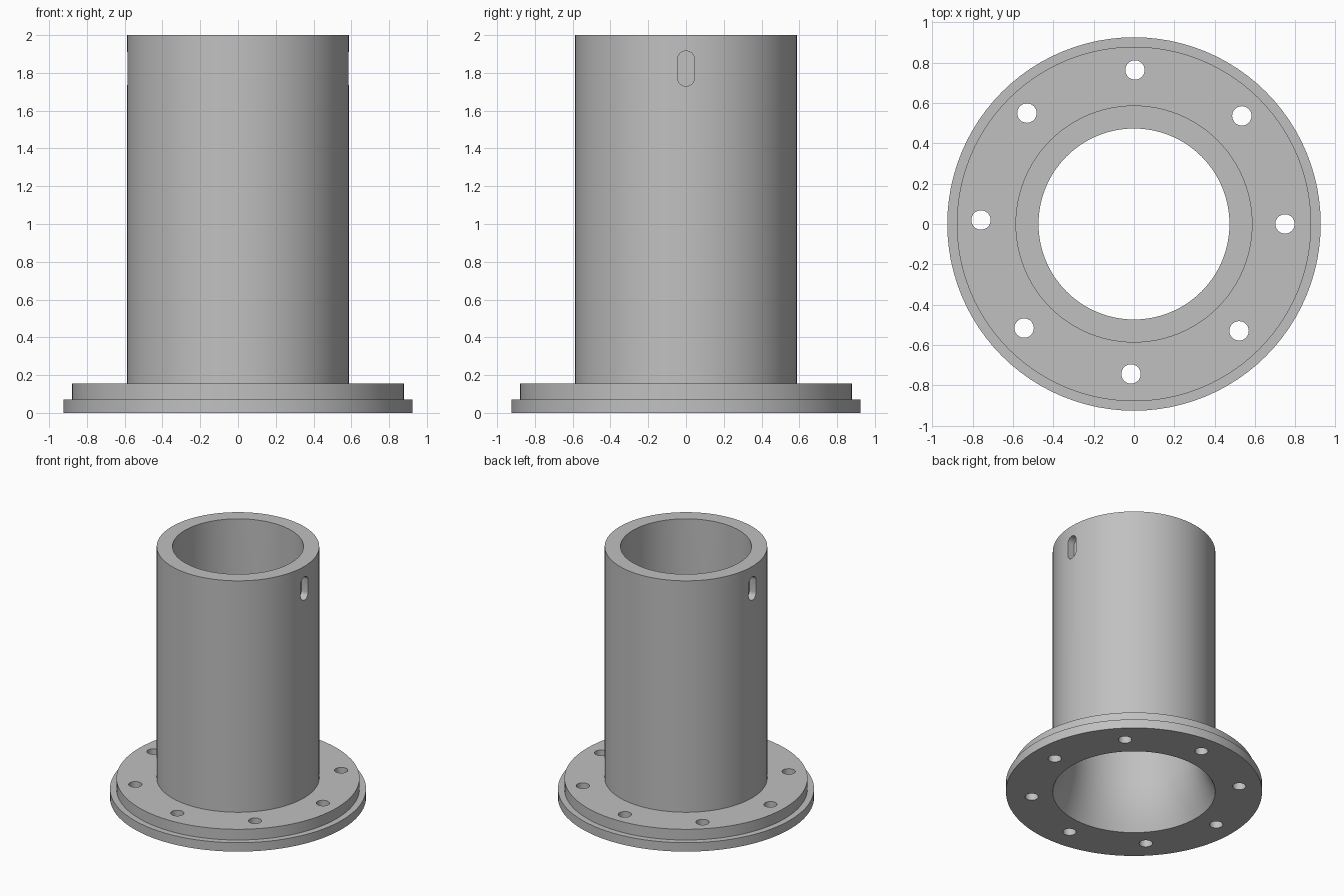
import bpy, bmesh, math
from mathutils import Matrix, Vector

cube = bpy.data.objects.get("Cube")
if cube:
    bpy.data.objects.remove(cube, do_unlink=True)

steel = bpy.data.materials.new("plain grey metal")
steel.use_nodes = True
steel.diffuse_color = (0.53, 0.53, 0.53, 1)
steel.node_tree.nodes["Principled BSDF"].inputs["Base Color"].default_value = steel.diffuse_color


def make_object(name, bm):
    bmesh.ops.recalc_face_normals(bm, faces=bm.faces)
    mesh = bpy.data.meshes.new(name)
    bm.to_mesh(mesh)
    bm.free()
    mesh.materials.append(steel)
    obj = bpy.data.objects.new(name, mesh)
    bpy.context.collection.objects.link(obj)
    return obj


def lathe(name, profile, sides=96):
    """Spin a closed (radius, height) outline around the z axis."""
    bm = bmesh.new()
    verts = [bm.verts.new((r, 0, z)) for r, z in profile]
    edges = [bm.edges.new((verts[i - 1], verts[i])) for i in range(len(verts))]
    bmesh.ops.spin(bm, geom=verts + edges, cent=(0, 0, 0), axis=(0, 0, 1),
                   angle=math.tau, steps=sides, use_merge=True)
    bmesh.ops.remove_doubles(bm, verts=bm.verts, dist=1e-5)
    return make_object(name, bm)


def add_prism(bm, outline, depth):
    """Add a solid by pushing a flat outline along a vector."""
    face = bm.faces.new([bm.verts.new(p) for p in outline])
    grown = bmesh.ops.extrude_face_region(bm, geom=[face], use_keep_orig=True)
    moved = [v for v in grown["geom"] if isinstance(v, bmesh.types.BMVert)]
    bmesh.ops.translate(bm, verts=moved, vec=depth)


# Stepped flange and tube, with a bore that flares towards the base
BORE, TUBE = 0.473, 0.587
FLARE_HEIGHT = 0.4
outline = [(0.925, 0), (0.925, 0.071), (0.878, 0.071), (0.878, 0.156),
           (TUBE, 0.156), (TUBE, 2), (BORE, 2)]
for i in range(9):
    t = 1 - i / 8
    outline.append((BORE + (TUBE - BORE) * (1 - t) ** 2, FLARE_HEIGHT * t))
body = lathe("flanged_tube", outline)

# Ring of bolt holes
cutters = bmesh.new()
for i in range(8):
    angle = math.tau * i / 8 - 0.013
    place = Matrix.Translation((-0.005 + 0.753 * math.cos(angle),
                                0.01 + 0.753 * math.sin(angle), 0.1))
    bmesh.ops.create_cone(cutters, cap_ends=True, segments=32, radius1=0.048,
                          radius2=0.048, depth=0.6, matrix=place)

# Blind rounded slots on both sides of the tube
SLOT_RADIUS, SLOT_DEPTH = 0.046, 0.06
for side in (1, -1):
    points = []
    for centre, start in ((1.87, 0), (1.776, math.pi)):
        for i in range(13):
            a = start + math.pi * i / 12
            points.append(Vector((side * (TUBE - SLOT_DEPTH),
                                  SLOT_RADIUS * math.cos(a),
                                  centre + SLOT_RADIUS * math.sin(a))))
    add_prism(cutters, points, Vector((side * 0.2, 0, 0)))
cutter = make_object("hole_cutter", cutters)
cutter.hide_render = True
cutter.hide_viewport = True

# Cut the holes and apply
cut = body.modifiers.new("holes", 'BOOLEAN')
cut.operation = 'DIFFERENCE'
cut.solver = 'EXACT'
cut.object = cutter
bpy.context.view_layer.objects.active = body
body.select_set(True)
bpy.ops.object.modifier_apply(modifier=cut.name)
bpy.data.objects.remove(cutter, do_unlink=True)
bpy.ops.object.shade_smooth_by_angle(angle=math.radians(30))
